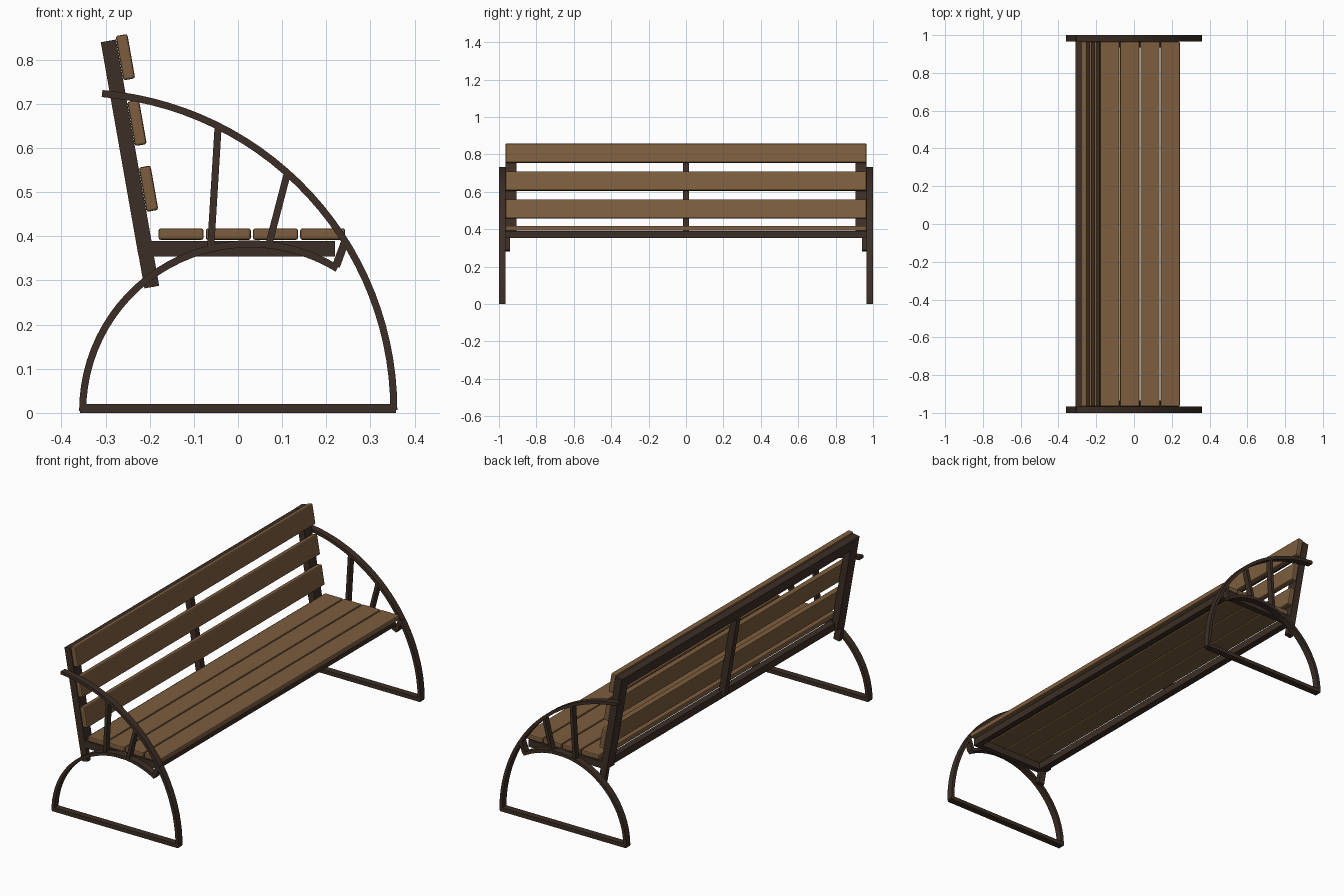
import bpy, bmesh, math
from mathutils import Vector

cube = bpy.data.objects.get("Cube")
if cube:
    bpy.data.objects.remove(cube, do_unlink=True)


def material(name, color):
    m = bpy.data.materials.new(name)
    m.use_nodes = True
    m.diffuse_color = (*color, 1)
    m.node_tree.nodes["Principled BSDF"].inputs["Base Color"].default_value = (*color, 1)
    return m


wood = material("brown wood", (0.2, 0.11, 0.048))
iron = material("dark iron", (0.046, 0.028, 0.019))
LEAN = math.radians(10)          # backward tilt of the backrest
FRAME_Y, FRAME_W = 0.983, 0.034  # end frames: middle and thickness
INNER = 0.965                    # half length between the end frames


def box(name, loc, size, mat, tilt=0.0, bevel=0.0):
    bm = bmesh.new()
    bmesh.ops.create_cube(bm, size=1)
    bmesh.ops.scale(bm, vec=size, verts=bm.verts)
    if bevel:
        bmesh.ops.bevel(bm, geom=bm.edges[:], offset=bevel, segments=2,
                        profile=0.5, affect='EDGES')
    return finish(bm, name, mat, loc, tilt)


def finish(bm, name, mat, loc=(0, 0, 0), tilt=0.0):
    bmesh.ops.recalc_face_normals(bm, faces=bm.faces)
    me = bpy.data.meshes.new(name)
    bm.to_mesh(me)
    bm.free()
    me.materials.append(mat)
    ob = bpy.data.objects.new(name, me)
    ob.location = loc
    ob.rotation_euler.y = tilt
    bpy.context.collection.objects.link(ob)
    return ob


def flat_bar(name, path, width, y, depth):
    """Flat bar following a path in the side plane, extruded along y."""
    pts = [Vector(p) for p in path]
    bm = bmesh.new()
    rings = []
    for i, p in enumerate(pts):
        t = (pts[min(i + 1, len(pts) - 1)] - pts[max(i - 1, 0)]).normalized()
        n = Vector((-t.y, t.x)) * width / 2
        corners = [(p + n, -1), (p + n, 1), (p - n, 1), (p - n, -1)]
        rings.append([bm.verts.new((c.x, y + s * depth / 2, c.y)) for c, s in corners])
    for a, b in zip(rings, rings[1:]):
        for k in range(4):
            j = (k + 1) % 4
            bm.faces.new((a[k], a[j], b[j], b[k]))
    bm.faces.new(rings[0])
    bm.faces.new(rings[-1])
    return finish(bm, name, iron)


def arc(cx, cz, r, start, end, n=28):
    angles = [math.radians(start + (end - start) * i / n) for i in range(n + 1)]
    return [(cx + r * math.cos(a), cz + r * math.sin(a)) for a in angles]


def post_x(z):
    """Centre line of the leaning back posts."""
    return -0.287 - (z - 0.805) * math.tan(LEAN)


# Seat slats
for i in range(4):
    box(f"seat_slat_{i + 1}", (-0.129 + i * 0.107, 0, 0.405),
        (0.102, 2 * INNER, 0.026), wood, bevel=0.005)

# Backrest slats, leaning with the posts
for i in range(3):
    z = 0.508 + i * 0.149
    box(f"back_slat_{i + 1}", (post_x(z) + 0.032, 0, z),
        (0.027, 2 * INNER, 0.102), wood, -LEAN, bevel=0.005)

# Backrest frame: top rail and centre post
box("back_top_rail", (post_x(0.815), 0, 0.815), (0.035, 2 * INNER, 0.055), iron, -LEAN)
flat_bar("back_centre_post", [(post_x(z), z) for z in (0.37, 0.82)], 0.034, 0, 0.03)

# Seat frame rails along the length
box("seat_rear_rail", (-0.195, 0, 0.372), (0.035, 2 * INNER, 0.036), iron)
box("seat_front_rail", (0.205, 0, 0.372), (0.03, 2 * INNER, 0.036), iron)

# Parts repeated at both ends
for side, s in (("left", 1), ("right", -1)):
    y = s * FRAME_Y
    flat_bar(f"{side}_back_post", [(post_x(z), z) for z in (0.36, 0.843)],
             0.035, s * 0.935, 0.06)
    flat_bar(f"{side}_post_foot", [(post_x(z), z) for z in (0.285, 0.37)],
             0.034, s * 0.953, 0.024)
    box(f"{side}_seat_side_rail", (0.01, s * 0.95, 0.372), (0.42, 0.03, 0.036), iron)

    # Curved end frame
    flat_bar(f"{side}_arm_arc", arc(-0.367, 0.006, 0.72, 0, 85.3), 0.016, y, FRAME_W)
    flat_bar(f"{side}_leg_arc", arc(0.027, 0.004, 0.379, 180, 58.5), 0.016, y, FRAME_W)
    flat_bar(f"{side}_arc_joint", [(0.222, 0.332), (0.244, 0.392)], 0.018, y, FRAME_W)
    box(f"{side}_ground_bar", (0, y, 0.01), (0.715, FRAME_W, 0.02), iron)

    # Struts under the armrest
    flat_bar(f"{side}_rear_strut", [(-0.062, 0.372), (-0.045, 0.65)], 0.016, y, 0.03)
    flat_bar(f"{side}_front_strut", [(0.07, 0.382), (0.111, 0.54)], 0.016, y, 0.03)
